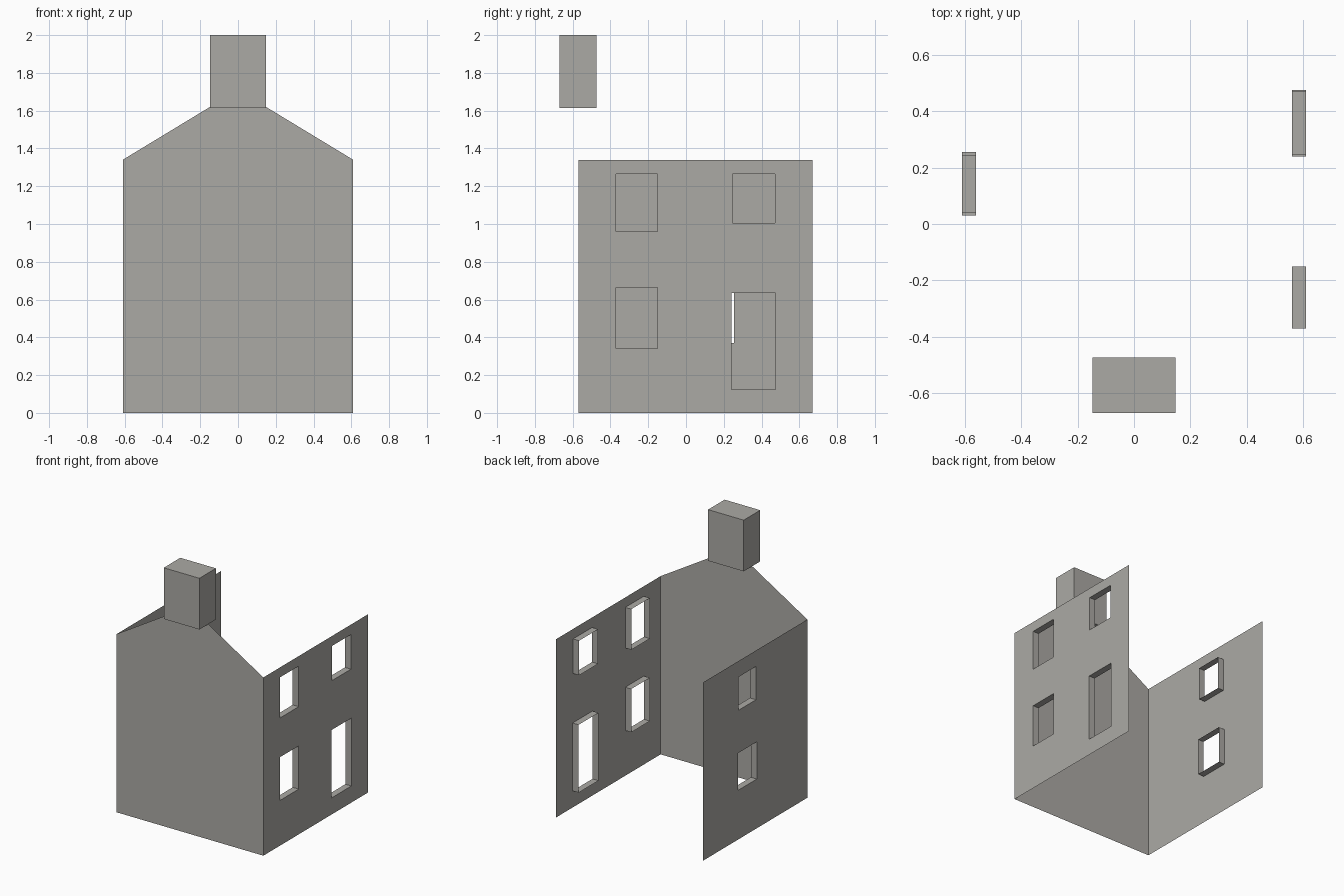
import bpy
import bmesh

cube = bpy.data.objects.get("Cube")
if cube:
    bpy.data.objects.remove(cube, do_unlink=True)

HALF_WIDTH, FRONT, BACK = 0.61, -0.57, 0.67
EAVES, RIDGE, TOP = 1.34, 1.62, 2.0
REVEAL = 0.05

plaster = bpy.data.materials.new("warm grey")
colour = (0.41, 0.40, 0.375, 1)
plaster.use_nodes = True
plaster.diffuse_color = colour
plaster.node_tree.nodes["Principled BSDF"].inputs["Base Color"].default_value = colour


def finish(name, bm):
    mesh = bpy.data.meshes.new(name)
    bm.to_mesh(mesh)
    bm.free()
    mesh.materials.append(plaster)
    obj = bpy.data.objects.new(name, mesh)
    bpy.context.collection.objects.link(obj)
    return obj


def side_wall(name, side, holes):
    """Thin wall with openings (y0, y1, z0, z1) and reveals turned inwards."""
    bm = bmesh.new()
    x = side * HALF_WIDTH
    ys = sorted({FRONT, BACK, *(y for h in holes for y in h[:2])})
    zs = sorted({0, EAVES, *(z for h in holes for z in h[2:])})
    grid = {(y, z): bm.verts.new((x, y, z)) for y in ys for z in zs}
    for y0, y1 in zip(ys, ys[1:]):
        for z0, z1 in zip(zs, zs[1:]):
            cy, cz = (y0 + y1) / 2, (z0 + z1) / 2
            if any(a < cy < b and c < cz < d for a, b, c, d in holes):
                continue
            bm.faces.new([grid[k] for k in ((y0, z0), (y1, z0), (y1, z1), (y0, z1))])

    def on_rim(edge):
        a, b = (v.co for v in edge.verts)
        return any(abs(a[i] - lim) < 1e-5 and abs(b[i] - lim) < 1e-5
                   for i, lim in ((1, FRONT), (1, BACK), (2, 0), (2, EAVES)))

    # Reveals: pull the edges of the openings towards the inside
    rims = [e for e in bm.edges if e.is_boundary and not on_rim(e)]
    new = bmesh.ops.extrude_edge_only(bm, edges=rims)["geom"]
    bmesh.ops.translate(bm, vec=(-side * REVEAL, 0, 0),
                        verts=[v for v in new if isinstance(v, bmesh.types.BMVert)])
    loose = [v for v in bm.verts if not v.link_faces]
    bmesh.ops.delete(bm, geom=loose, context='VERTS')
    bmesh.ops.recalc_face_normals(bm, faces=bm.faces)
    bm.faces.ensure_lookup_table()
    if bm.faces[0].normal.x * side < 0:
        bmesh.ops.reverse_faces(bm, faces=bm.faces)
    return finish(name, bm)


# Side walls: three windows and a tall opening on the left, two windows on the right
side_wall("left_wall", 1, [(-0.37, -0.15, 0.34, 0.665), (-0.37, -0.15, 0.96, 1.265),
                           (0.245, 0.47, 1.005, 1.265), (0.24, 0.475, 0.125, 0.635)])
side_wall("right_wall", -1, [(0.03, 0.255, 0.37, 0.65), (0.04, 0.245, 0.97, 1.22)])

# Gable wall, flat at the top where the chimney stands
CHIMNEY_HALF = 0.148
bm = bmesh.new()
outline = [(-HALF_WIDTH, 0), (HALF_WIDTH, 0), (HALF_WIDTH, EAVES),
           (CHIMNEY_HALF, RIDGE), (-CHIMNEY_HALF, RIDGE), (-HALF_WIDTH, EAVES)]
bm.faces.new([bm.verts.new((x, FRONT, z)) for x, z in outline])
finish("gable_wall", bm)

# Chimney
bm = bmesh.new()
bmesh.ops.create_cube(bm, size=1)
bmesh.ops.scale(bm, vec=(2 * CHIMNEY_HALF, 0.196, TOP - RIDGE + 0.005), verts=bm.verts)
bmesh.ops.translate(bm, vec=(0, -0.572, (TOP + RIDGE - 0.005) / 2), verts=bm.verts)
finish("chimney", bm)
